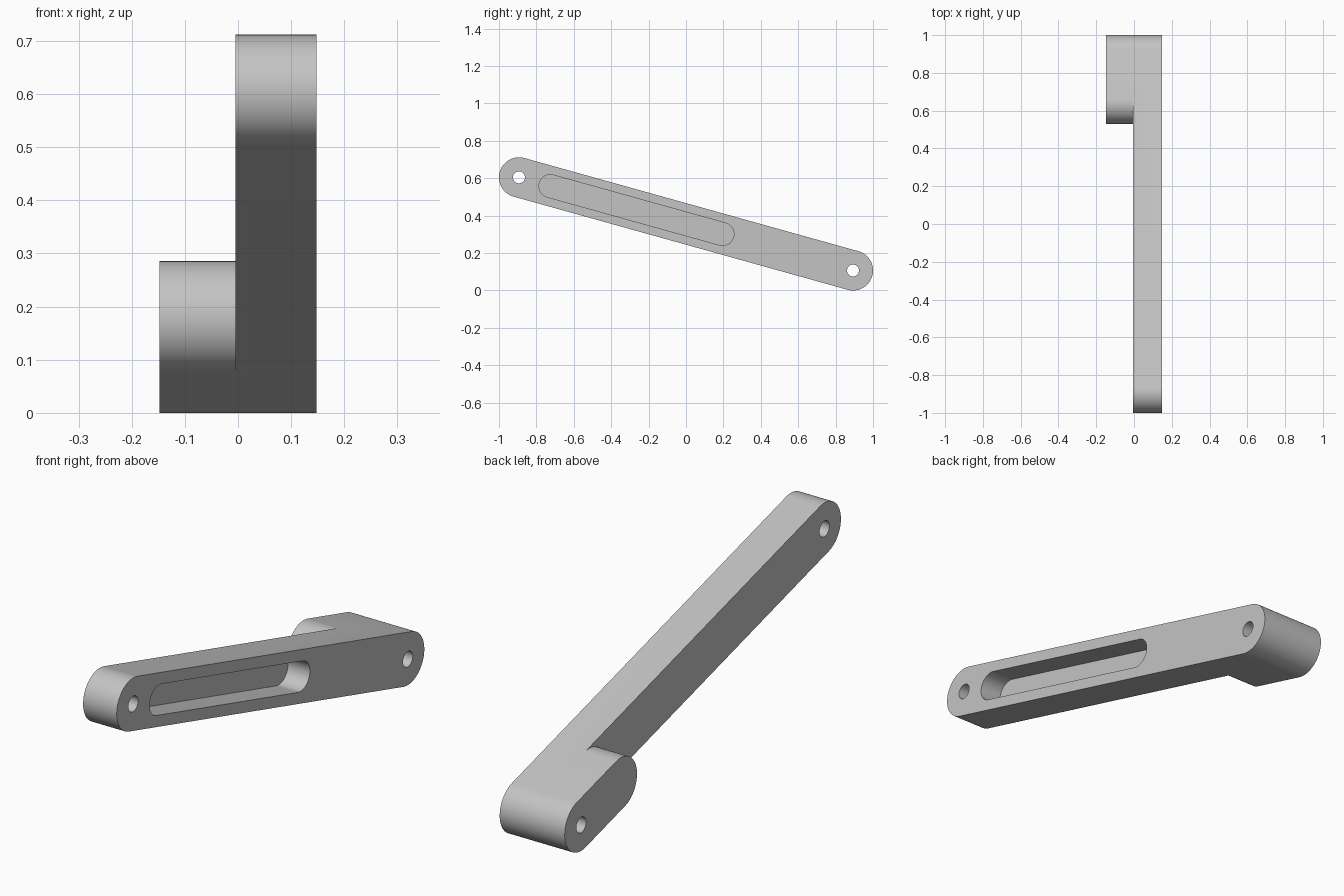
import bpy, bmesh
from math import pi, sin, cos, atan2, hypot
from mathutils import Matrix

cube = bpy.data.objects.get("Cube")
if cube:
    bpy.data.objects.remove(cube, do_unlink=True)

# Main dimensions
RADIUS = 0.107          # rounded ends
HOLE = 0.032            # pivot holes
HALF_WIDTH = 0.148
STEP_X = -0.005         # inner face of the long arm
RUN, DROP = 0.893, 0.249
HALF_LEN = hypot(RUN, DROP)
BOSS_U = 0.661          # start of the thick rear end
SLOT = (-0.753, 0.2025)
SLOT_R = 0.061
SLOT_FLOOR = 0.048
PLACE = Matrix.Translation((0, 0, RADIUS + DROP)) @ Matrix.Rotation(-atan2(DROP, RUN), 4, 'X')

grey = bpy.data.materials.new("plain grey")
grey.use_nodes = True
grey.diffuse_color = (0.55, 0.55, 0.55, 1)
bsdf = next(n for n in grey.node_tree.nodes if n.type == 'BSDF_PRINCIPLED')
bsdf.inputs["Base Color"].default_value = grey.diffuse_color


def arc(u, r, start, end, n=32):
    return [(u + r * cos(start + (end - start) * i / n),
             r * sin(start + (end - start) * i / n)) for i in range(n + 1)]


def capsule(u0, u1, r):
    return arc(u1, r, -pi / 2, pi / 2) + arc(u0, r, pi / 2, 3 * pi / 2)


def prism(name, outline, x0, x1):
    """Extrude an outline drawn along the arm sideways from x0 to x1."""
    bm = bmesh.new()
    face = bm.faces.new([bm.verts.new((x0, u, v)) for u, v in outline])
    grown = bmesh.ops.extrude_face_region(bm, geom=[face])["geom"]
    bmesh.ops.translate(bm, vec=(x1 - x0, 0, 0),
                        verts=[g for g in grown if isinstance(g, bmesh.types.BMVert)])
    bmesh.ops.recalc_face_normals(bm, faces=bm.faces)
    bm.transform(PLACE)
    mesh = bpy.data.meshes.new(name)
    bm.to_mesh(mesh)
    bm.free()
    mesh.materials.append(grey)
    obj = bpy.data.objects.new(name, mesh)
    bpy.context.collection.objects.link(obj)
    return obj


# Full-width blank
arm = prism("crank_arm", capsule(-HALF_LEN, HALF_LEN, RADIUS), -HALF_WIDTH, HALF_WIDTH)

# Cutters: thin the arm ahead of the rear boss, sink the slot, drill both ends
side, far = RADIUS * 2, HALF_LEN + RADIUS * 2
relief = [(-far, -side), (BOSS_U, -side)] + arc(BOSS_U, RADIUS, 3 * pi / 2, pi / 2) \
    + [(BOSS_U, side), (-far, side)]
cutters = [
    prism("relief_cutter", relief, -HALF_WIDTH * 2, STEP_X),
    prism("slot_cutter", capsule(*SLOT, SLOT_R), SLOT_FLOOR, HALF_WIDTH * 2),
]
for u in (-HALF_LEN, HALF_LEN):
    cutters.append(prism("hole_cutter", arc(u, HOLE, 0, 2 * pi)[:-1],
                         -HALF_WIDTH * 2, HALF_WIDTH * 2))
for cutter in cutters:
    cutter.hide_render = True
    mod = arm.modifiers.new(cutter.name, 'BOOLEAN')
    mod.operation = 'DIFFERENCE'
    mod.solver = 'EXACT'
    mod.object = cutter

# Bake the cuts and drop the cutters
bpy.context.view_layer.update()
baked = bpy.data.meshes.new_from_object(arm.evaluated_get(bpy.context.evaluated_depsgraph_get()))
arm.modifiers.clear()
arm.data = baked
for cutter in cutters:
    bpy.data.objects.remove(cutter, do_unlink=True)

# Smooth round ends with crisp rims
for obj in bpy.context.selected_objects:
    obj.select_set(False)
arm.select_set(True)
bpy.context.view_layer.objects.active = arm
bpy.ops.object.shade_smooth_by_angle(angle=pi / 6)
